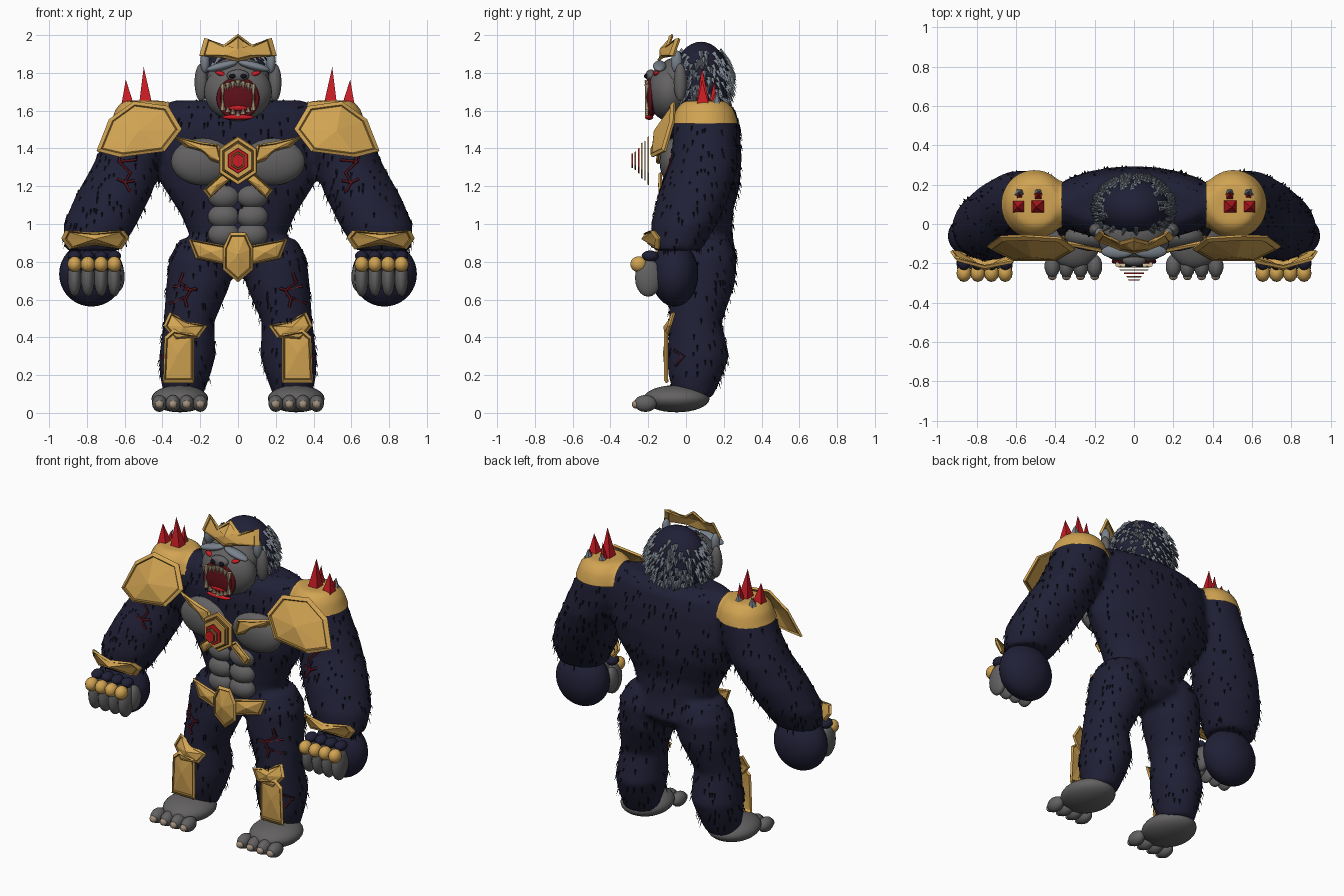
import bpy, bmesh, math, random
from mathutils import Vector, Matrix
from mathutils.bvhtree import BVHTree

random.seed(4)
if "Cube" in bpy.data.objects:
    bpy.data.objects.remove(bpy.data.objects["Cube"])


def material(name, r, g, b):
    m = bpy.data.materials.new(name)
    m.use_nodes = True
    m.diffuse_color = (r, g, b, 1)
    m.node_tree.nodes["Principled BSDF"].inputs["Base Color"].default_value = (r, g, b, 1)
    return m


navy = material("navy fur", .0145, .0145, .038)
black = material("black tips", .006, .006, .012)
grey = material("grey skin", .125, .12, .12)
gold = material("gold", .64, .37, .085)
bronze = material("dark gold trim", .25, .14, .03)
red = material("red crystal", .6, .012, .018)
maroon = material("mouth maroon", .11, .005, .009)
silver = material("silver hair", .19, .22, .26)
ivory = material("ivory", .62, .5, .3)
tan = material("tan nail", .35, .27, .2)


def make(name, bm, *mats, smooth=False):
    me = bpy.data.meshes.new(name)
    bm.to_mesh(me)
    bm.free()
    for m in mats:
        me.materials.append(m)
    me.polygons.foreach_set("use_smooth", [smooth] * len(me.polygons))
    ob = bpy.data.objects.new(name, me)
    bpy.context.collection.objects.link(ob)
    return ob


def ball(name, loc, scale, mat, rot=(0, 0, 0), seg=20):
    bm = bmesh.new()
    bmesh.ops.create_uvsphere(bm, u_segments=seg, v_segments=seg // 2 + 2, radius=1)
    ob = make(name, bm, mat, smooth=True)
    ob.location, ob.scale, ob.rotation_euler = loc, scale, rot


def cone(name, base, tip, r, mat, sides=8):
    base, tip = Vector(base), Vector(tip)
    bm = bmesh.new()
    bmesh.ops.create_cone(bm, cap_ends=True, segments=sides, radius1=r, radius2=0, depth=(tip - base).length,
                          matrix=Matrix.Rotation(math.pi / sides, 4, 'Z'))
    ob = make(name, bm, mat)
    ob.location = (base + tip) / 2
    ob.rotation_euler = Vector((0, 0, 1)).rotation_difference(tip - base).to_euler()


def loft(bm, rings, s=1, n=24):
    """Closed tube through horizontal ellipses (x, y, z, rx, ry)."""
    loops = [[bm.verts.new((s * x + rx * math.cos(2 * math.pi * i / n),
                            y + ry * math.sin(2 * math.pi * i / n), z)) for i in range(n)]
             for x, y, z, rx, ry in rings]
    for a, b in zip(loops, loops[1:]):
        for i in range(n):
            bm.faces.new((a[i], a[(i + 1) % n], b[(i + 1) % n], b[i]))
    bm.faces.new(loops[0])
    bm.faces.new(loops[-1])


def plate(name, outline, depth, bulge=.02, s=1):
    """Faceted armour plate with a raised rim; depth(x, z) gives its y."""
    cx = sum(p[0] for p in outline) / len(outline)
    cz = sum(p[1] for p in outline) / len(outline)
    bm = bmesh.new()
    rows = []
    for k, up in ((1, 0), (.9, .01), (.875, .004)):
        pts = [(cx + (x - cx) * k, cz + (z - cz) * k) for x, z in outline]
        rows.append([bm.verts.new((s * x, depth(x, z) - up, z)) for x, z in pts])
    mid = bm.verts.new((s * cx, depth(cx, cz) - bulge, cz))
    n = len(outline)
    for i in range(n):
        j = (i + 1) % n
        bm.faces.new((rows[0][i], rows[0][j], rows[1][j], rows[1][i]))
        bm.faces.new((rows[1][i], rows[1][j], rows[2][j], rows[2][i])).material_index = 1
        bm.faces.new((rows[2][i], rows[2][j], mid))
    bmesh.ops.recalc_face_normals(bm, faces=bm.faces)
    mod = make(name, bm, gold, bronze).modifiers.new("thickness", 'SOLIDIFY')
    mod.thickness, mod.offset = .014, 0


def tuft(bm, p, n, length, width, out):
    d = (n * out + Vector((0, 0, -1))).normalized()
    side = n.cross(d).normalized() * width
    base = [bm.verts.new(q) for q in (p - side, p + side, p + n * width)]
    tip = bm.verts.new(p + d * length)
    for i in range(3):
        bm.faces.new((base[i], base[(i + 1) % 3], tip))


# Furry body: torso, arms and legs fused into one smooth skin
bm = bmesh.new()
loft(bm, [(0, .1, .72, .1, .1), (0, .1, .8, .28, .175), (0, .09, .92, .25, .16), (0, .085, 1.05, .305, .16),
          (0, .1, 1.2, .40, .185), (0, .105, 1.35, .45, .19), (0, .1, 1.5, .46, .185),
          (0, .1, 1.6, .42, .165), (0, .1, 1.655, .35, .11)])
for s in (1, -1):
    loft(bm, [(.5, .1, 1.645, .11, .11), (.5, .1, 1.6, .145, .15), (.505, .1, 1.53, .163, .17),
              (.535, .1, 1.42, .185, .172), (.59, .09, 1.3, .185, .182), (.66, .04, 1.15, .2, .19),
              (.73, -.01, 1, .195, .175), (.77, -.05, .86, .15, .13)], s)
    loft(bm, [(.18, .1, .92, .13, .13), (.2, .095, .82, .165, .175), (.21, .085, .68, .17, .175),
              (.26, .05, .48, .135, .14), (.268, .065, .3, .15, .165), (.28, .05, .2, .135, .145),
              (.29, .04, .08, .1, .1)], s)
bmesh.ops.recalc_face_normals(bm, faces=bm.faces)
body = make("furry_body", bm, navy)
mod = body.modifiers.new("fuse", 'REMESH')
mod.mode, mod.voxel_size, mod.use_smooth_shade = 'VOXEL', .02, True
mod = body.modifiers.new("soften", 'SMOOTH')
mod.factor, mod.iterations = .5, 5
skin = bpy.data.meshes.new_from_object(body.evaluated_get(bpy.context.evaluated_depsgraph_get()))
body.modifiers.clear()
body.data = skin
if not skin.materials:
    skin.materials.append(navy)
tree = BVHTree.FromPolygons([v.co for v in skin.vertices], [p.vertices for p in skin.polygons])

# Hanging fur tufts over the body
bm = bmesh.new()
for p in random.choices(skin.polygons, k=1000):
    if p.center.z > .14 and not (p.center.z > 1.52 and abs(p.center.x) > .35):
        tuft(bm, p.center.copy(), p.normal.copy(), random.uniform(.025, .045), .006, .4)
make("fur_tufts", bm, black)

# Head with silver mane
ball("head", (0, .08, 1.76), (.185, .15, .205), navy, seg=32)
ball("brow_face", (0, -.04, 1.77), (.165, .12, .115), grey)
ball("muzzle", (0, -.09, 1.70), (.18, .115, .155), grey, seg=32)
bm = bmesh.new()
for i in range(620):
    n = Vector([random.gauss(0, 1) for k in range(3)]).normalized()
    p = Vector((n.x * .19, .08 + n.y * .155, 1.76 + n.z * .205))
    if p.y > -.05 and p.z < 1.86 + .07 * random.random():
        tuft(bm, p, n, .06, .014, .75)
make("silver_mane", bm, silver)

# Roaring mouth
ball("mouth_hollow", (0, -.183, 1.66), (.1, .03, .095), maroon)
bpy.ops.mesh.primitive_torus_add(major_segments=28, minor_segments=8, major_radius=.102, minor_radius=.012,
                                 location=(0, -.19, 1.665), rotation=(math.pi / 2, 0, 0))
lip = bpy.context.object
lip.name = "lips"
lip.data.materials.append(maroon)
bpy.ops.object.shade_smooth()
ball("tongue", (0, -.2, 1.615), (.05, .015, .016), red)
ball("lower_lip", (0, -.195, 1.565), (.085, .022, .014), red)
for i in range(-3, 4):
    x, fang = i * .027, abs(i) == 3
    top = 1.76 - .25 * abs(x)
    cone("upper_tooth", (x, -.205, top), (x, -.215, top - (.09 if fang else .045)), .015, ivory)
    low = 1.575 + .35 * abs(x)
    cone("lower_tooth", (x, -.205, low), (x, -.215, low + (.085 if fang else .03)), .014, ivory)
ball("nose", (0, -.185, 1.785), (.06, .03, .033), grey)

for s in (1, -1):
    ball("nostril", (s * .03, -.212, 1.783), (.017, .01, .012), black)
    ball("eye", (s * .09, -.155, 1.795), (.03, .018, .013), red, (0, -s * .35, 0))
    ball("eyebrow", (s * .085, -.14, 1.836), (.085, .035, .022), silver, (0, s * .25, 0))
    ball("cheek_hair", (s * .175, -.05, 1.86), (.025, .03, .06), silver)
    ball("ear", (s * .195, -.03, 1.75), (.035, .035, .1), grey)

# Crown
plate("crown", [(-.2, 1.89), (-.175, 1.98), (-.08, 1.94), (0, 2), (.08, 1.94), (.175, 1.98), (.2, 1.89),
                (.08, 1.885), (0, 1.865), (-.08, 1.885)], lambda x, z: -.135 + 1.5 * x * x + .5 * (z - 1.87), .025)

# Chest medallion: stacked thin hexagons
for i, (r, m) in enumerate(((1, gold), (.82, bronze), (.74, gold), (.52, red), (.38, bronze), (.3, red))):
    bm = bmesh.new()
    bmesh.ops.create_cone(bm, cap_ends=True, segments=6, radius1=1, radius2=.96, depth=1)
    layer = make("medallion_layer", bm, m)
    layer.location = (0, -.2 - .017 * i, 1.335)
    layer.rotation_euler = (math.pi / 2, 0, 0)
    layer.scale = (r * .115, r * .13, .007)

# Belt buckle
plate("belt_buckle", [(0, .695), (.075, .76), (.075, .87), (.04, .95), (-.04, .95), (-.075, .87), (-.075, .76)],
      lambda x, z: -.13, .03)

# Shoulder caps: shells lifted off the body skin
for s in (1, -1):
    bm = bmesh.new()
    bm.from_mesh(skin)
    for co, no in (((0, 0, 1.53), (0, 0, 1)), ((s * .365, 0, 0), (s, 0, 0))):
        bmesh.ops.bisect_plane(bm, geom=bm.verts[:] + bm.edges[:] + bm.faces[:], plane_co=co, plane_no=no,
                               clear_inner=True)
    bm.normal_update()
    for v, n in [(v, v.normal.copy()) for v in bm.verts]:
        v.co += n * .008
    make("shoulder_cap", bm, gold, smooth=True)

for s in (1, -1):
    # Bare chest and belly
    ball("pectoral", (s * .185, -.065, 1.33), (.17, .075, .125), grey)
    for z in (1.145, 1.04, .945):
        ball("belly_muscle", (s * .075, -.06, z), (.085, .06, .065), grey)
    # Chest straps and belt wings
    plate("chest_strap", [(.34, 1.465), (.2, 1.43), (.1, 1.415), (.08, 1.32), (.14, 1.34), (.19, 1.385), (.27, 1.41)],
          lambda x, z: -.16 + .2 * x, .012, s)
    plate("lower_strap", [(.08, 1.27), (.18, 1.18), (.15, 1.14), (.04, 1.24)], lambda x, z: -.13, .012, s)
    plate("belt_wing", [(.04, .78), (.22, .82), (.26, .92), (.05, .88)], lambda x, z: -.115 + .15 * x, s=s)
    # Shoulder plate and crystals
    plate("shoulder_plate", [(.745, 1.385), (.68, 1.55), (.55, 1.645), (.37, 1.62), (.3, 1.5),
                             (.39, 1.385), (.62, 1.355)],
          lambda x, z: -.125 + .45 * (z - 1.5) + .4 * max(0, x - .58), .035, s)
    for x, z in ((.487, 1.83), (.582, 1.765)):
        cone("shoulder_crystal", (s * x, .09, 1.59), (s * (x + .012), .085, z), .06, red, 4)
        cone("small_crystal", (s * x, .14, 1.6), (s * x, .15, z - .07), .035, red, 4)
        cone("crystal_socket", (s * x, .15, 1.6), (s * x, .165, 1.7), .045, silver, 5)
    # Fist with fingers, knuckles and bracer
    ball("fist", (s * .775, -.06, .735), (.172, .125, .172), navy, seg=32)
    ball("thumb", (s * .64, -.15, .72), (.04, .06, .08), grey)
    for i in range(4):
        x = s * (.655 + .07 * i)
        ball("finger", (x, -.2, .715), (.038, .07, .1), grey, seg=16)
        ball("knuckle_guard", (x, -.25, .787), (.038, .045, .042), gold, seg=12)
        ball("knuckle", (x, -.19, .83), (.036, .045, .03), navy, seg=12)
    plate("bracer", [(.58, .93), (.61, .965), (.76, .95), (.91, .965), (.93, .925), (.89, .87), (.76, .895),
                     (.62, .87)], lambda x, z: -.2 + 2 * (x - .75) ** 2 - .4 * (z - .92), .03, s)
    # Shin and knee guards
    plate("shin_guard", [(.235, .16), (.395, .16), (.385, .4), (.34, .44), (.235, .42)], lambda x, z: -.1, .015, s)
    plate("knee_guard", [(.165, .46), (.21, .40), (.33, .39), (.39, .46), (.36, .53), (.27, .48)],
          lambda x, z: -.1 + .3 * (z - .4), .03, s)
    # Foot and toes
    ball("foot", (s * .308, -.05, .075), (.15, .175, .072), grey, seg=28)
    for i in range(4):
        x = s * (.2 + .072 * i)
        ball("toe", (x, -.215, .05), (.04, .06, .045), grey, seg=14)
        ball("toenail", (x, -.265, .045), (.024, .022, .022), tan, seg=10)
    # Glowing cracks laid on the fur
    cracks = [[(.62, 1.38), (.63, 1.33), (.57, 1.27), (.6, 1.22), (.57, 1.17)], [(.54, 1.34), (.63, 1.33)],
              [(.55, 1.23), (.6, 1.22), (.64, 1.24)],
              [(.29, .74), (.31, .69), (.25, .65), (.28, .6), (.27, .56)], [(.22, .66), (.25, .65), (.34, .67)],
              [(.28, .61), (.36, .58)], [(.36, .33), (.4, .3), (.37, .25)]]
    for path in cracks:
        hits = [tree.ray_cast(Vector((s * x, -1, z)), Vector((0, 1, 0)))[0] for x, z in path]
        pts = [p for p in hits if p]
        for name, mat, r, lift in (("crack_edge", black, .009, 0), ("crack_glow", red, .0035, .007)):
            cu = bpy.data.curves.new(name, 'CURVE')
            cu.dimensions, cu.bevel_depth, cu.bevel_resolution = '3D', r, 1
            cu.materials.append(mat)
            sp = cu.splines.new('POLY')
            sp.points.add(max(0, len(pts) - 1))
            for q, p in zip(sp.points, pts):
                q.co = (p.x, p.y - lift, p.z, 1)
            bpy.context.collection.objects.link(bpy.data.objects.new(name, cu))
